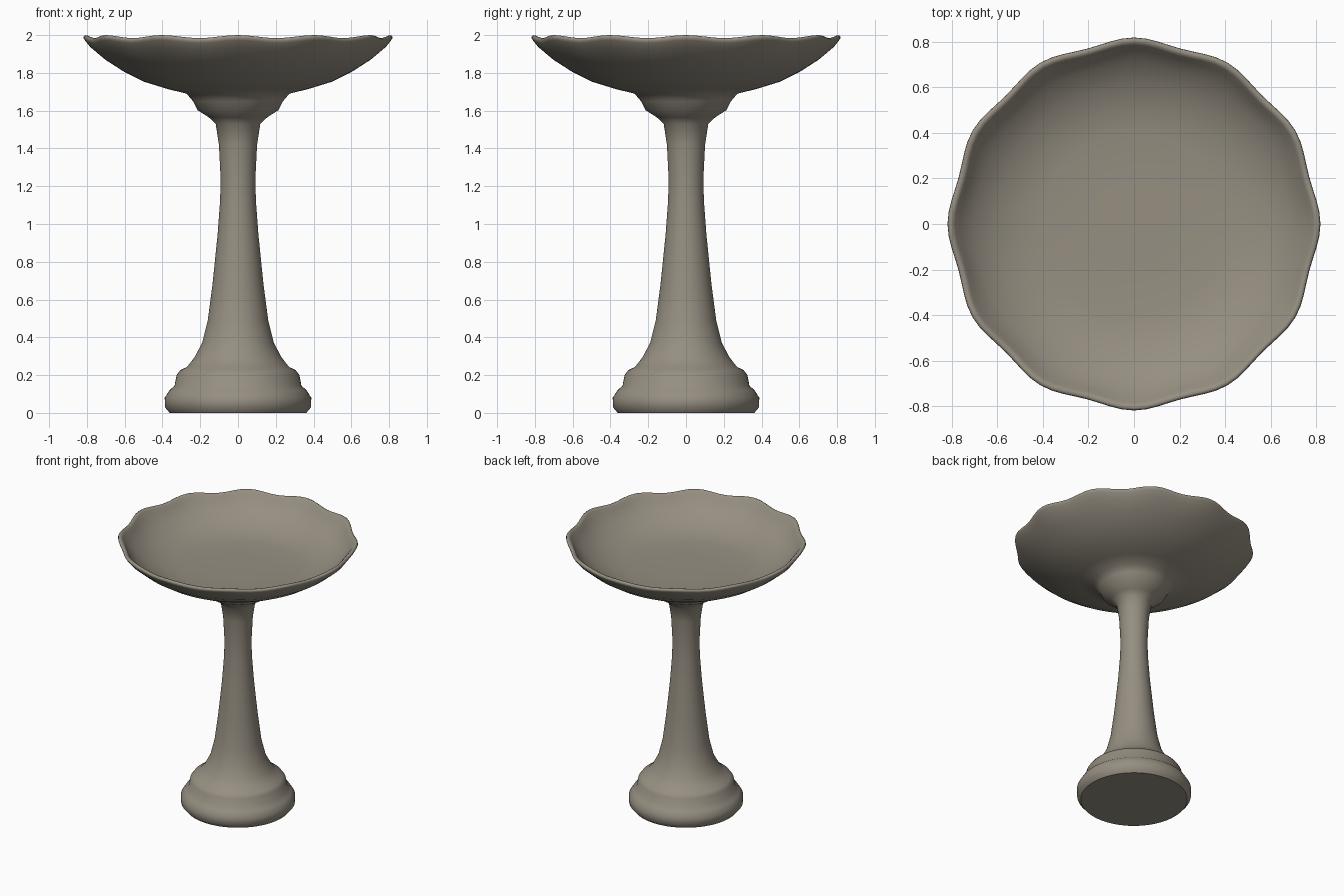
import bpy, bmesh, math

if "Cube" in bpy.data.objects:
    bpy.data.objects.remove(bpy.data.objects["Cube"])

stone = bpy.data.materials.new("weathered_stone")
stone.diffuse_color = (0.305, 0.275, 0.222, 1)
stone.use_nodes = True
stone.node_tree.nodes["Principled BSDF"].inputs["Base Color"].default_value = stone.diffuse_color

SEGMENTS = 96
LOBES = 12


def lathe(name, profile, sharp_angle):
    """Spin (radius, height, scallop weight) points around z; radius 0 closes an end."""
    bm = bmesh.new()
    rings = []
    for r, z, w in profile:
        if r == 0:
            rings.append([bm.verts.new((0, 0, z))] * SEGMENTS)
            continue
        ring = []
        for i in range(SEGMENTS):
            a = 2 * math.pi * i / SEGMENTS
            wave = w * math.cos(LOBES * a)
            rad = r + 0.011 * wave
            ring.append(bm.verts.new((rad * math.cos(a), rad * math.sin(a), z + 0.008 * wave)))
        rings.append(ring)
    for lo, hi in zip(rings, rings[1:]):
        for i in range(SEGMENTS):
            j = (i + 1) % SEGMENTS
            bm.faces.new(dict.fromkeys((lo[i], lo[j], hi[j], hi[i])))
    bmesh.ops.recalc_face_normals(bm, faces=bm.faces)
    mesh = bpy.data.meshes.new(name)
    bm.to_mesh(mesh)
    bm.free()
    mesh.materials.append(stone)
    obj = bpy.data.objects.new(name, mesh)
    bpy.context.collection.objects.link(obj)
    bpy.ops.object.select_all(action='DESELECT')
    obj.select_set(True)
    bpy.context.view_layer.objects.active = obj
    bpy.ops.object.shade_smooth_by_angle(angle=math.radians(sharp_angle))
    return obj


# Pedestal: stepped foot and tapering column, up to its narrowest point
pedestal = [
    (0, 0), (0.362, 0), (0.387, 0.03), (0.388, 0.08), (0.363, 0.12),
    (0.336, 0.143), (0.325, 0.20), (0.305, 0.227), (0.27, 0.243),
    (0.23, 0.295), (0.19, 0.37), (0.16, 0.49), (0.135, 0.68),
    (0.108, 0.945), (0.095, 1.12), (0.093, 1.19), (0.093, 1.225),
]
lathe("pedestal", [(r, z, 0) for r, z in pedestal], 46)

# Basin: flared neck, underside, scalloped rounded rim, then flat-floored hollow
basin = [
    (0.093, 1.225, 0), (0.093, 1.26, 0), (0.101, 1.42, 0), (0.118, 1.53, 0),
    (0.155, 1.565, 0), (0.213, 1.602, 0), (0.238, 1.65, 0), (0.272, 1.69, 0),
    (0.37, 1.714, 0), (0.50, 1.754, 0), (0.605, 1.807, 0.1), (0.70, 1.868, 0.3),
    (0.775, 1.932, 0.8), (0.800, 1.965, 1), (0.807, 1.977, 1),
    (0.805, 1.987, 1), (0.796, 1.992, 1), (0.784, 1.989, 1), (0.775, 1.980, 1),
    (0.757, 1.952, 0.8), (0.70, 1.892, 0.3), (0.605, 1.836, 0.1),
    (0.50, 1.802, 0), (0.40, 1.789, 0), (0.20, 1.785, 0), (0, 1.785, 0),
]
lathe("basin", basin, 70)
